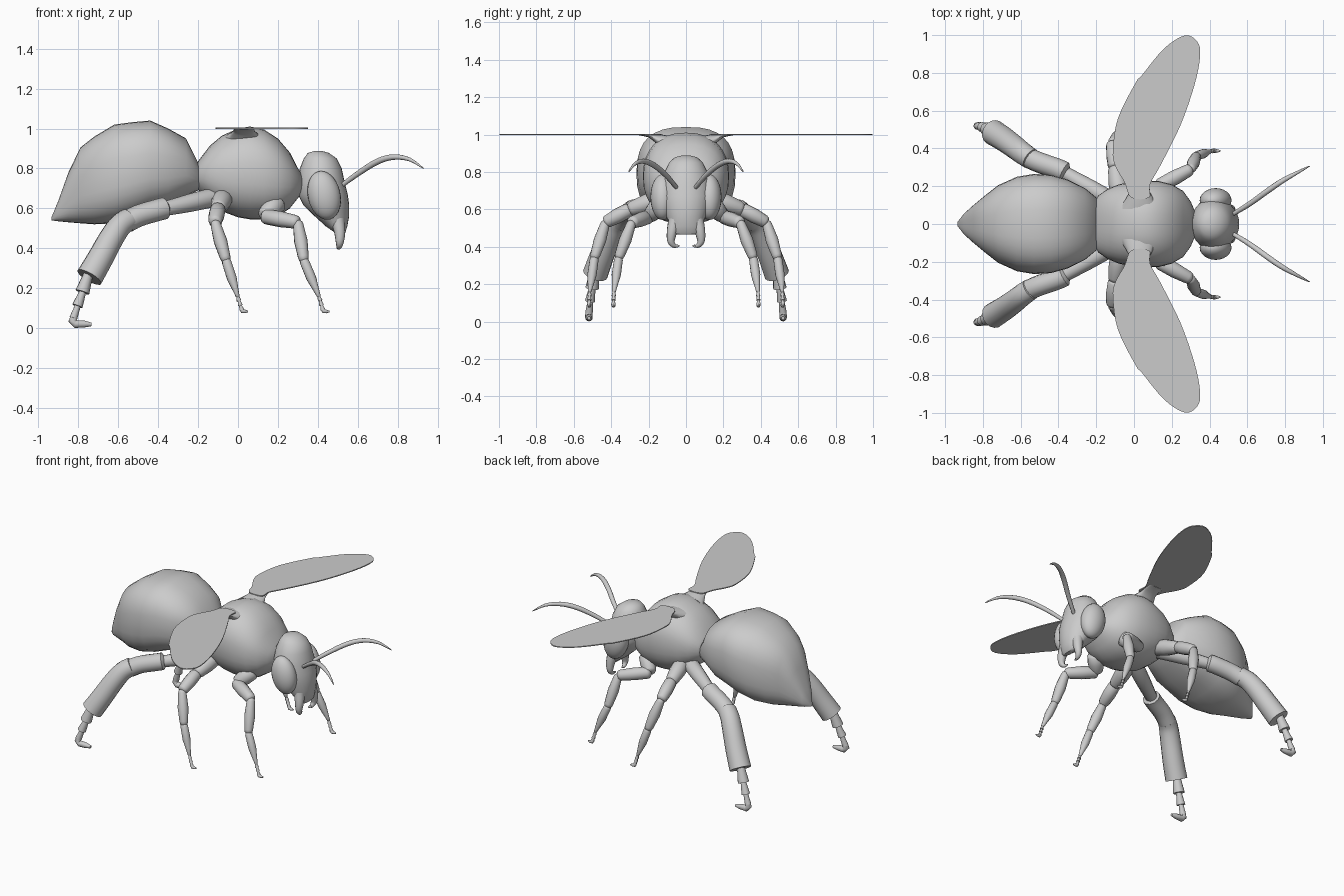
import bpy, bmesh, math
from mathutils import Vector as V

if "Cube" in bpy.data.objects:
    bpy.data.objects.remove(bpy.data.objects["Cube"])


def finish(name, bm, angle=50):
    bmesh.ops.recalc_face_normals(bm, faces=bm.faces)
    me = bpy.data.meshes.new(name)
    bm.to_mesh(me)
    bm.free()
    ob = bpy.data.objects.new(name, me)
    bpy.context.collection.objects.link(ob)
    bpy.ops.object.select_all(action='DESELECT')
    ob.select_set(True)
    bpy.context.view_layer.objects.active = ob
    bpy.ops.object.shade_smooth_by_angle(angle=math.radians(angle))
    return ob


def loft(bm, rings, n=20, power=2.0):
    """Skin rings given as (centre, half-axis u, half-axis v)."""
    def se(t):
        return math.copysign(abs(t) ** (2 / power), t)
    loops = []
    for c, u, v in rings:
        loops.append([bm.verts.new(V(c) + V(u) * se(math.cos(a)) + V(v) * se(math.sin(a)))
                      for a in (2 * math.pi * i / n for i in range(n))])
    for a, b in zip(loops, loops[1:]):
        for i in range(n):
            j = (i + 1) % n
            bm.faces.new((a[i], a[j], b[j], b[i]))
    bm.faces.new(loops[0])
    bm.faces.new(loops[-1])


def tube(bm, pts, radii, s=1, n=12):
    pts = [V((x, y * s, z)) for x, y, z in pts]
    rings = []
    for i, p in enumerate(pts):
        d = (pts[min(i + 1, len(pts) - 1)] - pts[max(i - 1, 0)]).normalized()
        side = d.cross(V((0.1, 1, 0.05))).normalized()
        rings.append((p, side * radii[i], d.cross(side) * radii[i]))
    loft(bm, rings, n)


def segment(bm, a, b, r0, rm, r1, s):
    """One leg segment with rounded ends and a bulge in the middle."""
    a, b = V(a), V(b)
    ts = (-0.05, 0.0, 0.06, 0.5, 0.92, 1.0, 1.04)
    rs = (r0 * .4, r0 * .85, r0, rm, r1, r1 * .85, r1 * .4)
    tube(bm, [a.lerp(b, t) for t in ts], rs, s)


def smooth_path(p, steps=4, closed=False):
    """Catmull-Rom points through p."""
    p, out, m = [V(q) for q in p], [], len(p)
    for i in range(m if closed else m - 1):
        k = [(i + j) % m if closed else min(max(i + j, 0), m - 1) for j in (-1, 0, 1, 2)]
        a, b, c, d = (p[j] for j in k)
        for t in (q / steps for q in range(steps)):
            out.append(0.5 * (2 * b + (c - a) * t + (2 * a - 5 * b + 4 * c - d) * t * t
                              + (3 * b - a - 3 * c + d) * t ** 3))
    return out if closed else out + [p[-1]]


def body(name, rows, power):
    """Body part along x from rows of (x, top, bottom, half width)."""
    bm = bmesh.new()
    loft(bm, [((x, 0, (t + b) / 2), (0, w, 0), (0, 0, (t - b) / 2)) for x, t, b, w in rows], 32, power)
    return finish(name, bm)


# Abdomen and thorax
body("abdomen", [(-.935, .555, .54, .01), (-.9, .64, .535, .055), (-.85, .78, .53, .1),
                 (-.79, .905, .525, .15), (-.72, .96, .52, .205), (-.62, 1.02, .525, .25),
                 (-.53, 1.032, .55, .265), (-.44, 1.04, .585, .26), (-.35, 1.0, .61, .235),
                 (-.26, .95, .66, .19), (-.2, .83, .69, .14), (-.17, .78, .72, .06)], 2.6)
body("thorax", [(-.21, .82, .71, .11), (-.19, .85, .68, .15), (-.14, .915, .63, .185), (-.08, .965, .585, .21),
                (0, 1.0, .555, .225), (.06, 1.01, .545, .23), (.13, .995, .545, .228),
                (.2, .95, .56, .21), (.26, .88, .60, .175), (.3, .80, .65, .12), (.33, .76, .69, .05)], 2.3)

# Head, stacked along z as (z, back x, front x, half width)
bm = bmesh.new()
loft(bm, [((( b + f) / 2, 0, z), ((f - b) / 2, 0, 0), (0, w, 0)) for z, b, f, w in
          [(.888, .385, .42, .02), (.878, .35, .455, .06), (.85, .33, .495, .09), (.80, .31, .52, .115),
           (.73, .30, .535, .135), (.67, .30, .55, .14), (.62, .325, .557, .13), (.56, .385, .557, .105),
           (.51, .44, .548, .085), (.475, .49, .537, .07), (.465, .5, .53, .05)]], 28)
finish("head", bm)

# Wing outline seen from above
WING = [(-.015, .14), (-.05, .22), (-.10, .31), (-.112, .39), (-.085, .56), (.01, .75), (.04, .785),
        (.16, .93), (.27, .998), (.335, .965), (.35, .89), (.32, .735), (.245, .52),
        (.14, .31), (.085, .21), (.08, .14)]

# Legs: (joints, segment radii)
FRONT = [(.2, .13, .63), (.13, .2, .56), (.3, .29, .53), (.33, .36, .34), (.405, .385, .16)]
MIDDLE = [(-.07, .13, .66), (-.1, .3, .6), (-.115, .43, .53), (-.06, .49, .34), (-.002, .515, .16)]

for s, side in ((1, "left"), (-1, "right")):
    # Compound eye
    bm = bmesh.new()
    bmesh.ops.create_uvsphere(bm, u_segments=24, v_segments=16, radius=1)
    for v in bm.verts:
        x, y, z = v.co
        v.co = (.432 + .083 * x - .015 * z, s * (.125 + .065 * y), .665 + .122 * z)
    finish(side + "_eye", bm)

    # Antenna
    bm = bmesh.new()
    path = smooth_path([(.52, .05, .715), (.61, .105, .78), (.7, .17, .835), (.78, .225, .857),
                        (.86, .27, .845), (.93, .307, .8)])
    m = len(path) - 1
    tube(bm, path, [.011 + .005 * math.sin(math.pi * i / m) - .009 * (i / m) ** 3 for i in range(m + 1)], s)
    finish(side + "_antenna", bm)

    # Mandible
    bm = bmesh.new()
    path = smooth_path([(.5, .06, .54), (.51, .075, .48), (.51, .08, .43), (.505, .062, .405), (.5, .035, .405)])
    m = len(path) - 1
    tube(bm, path, [.032 * (1 - i / m) + .004 for i in range(m + 1)], s)
    finish(side + "_mandible", bm)

    # Thin wing blade and the fairing that joins it to the thorax
    bm = bmesh.new()
    f = bm.faces.new([bm.verts.new((p.x, s * p.y, .998)) for p in
                      smooth_path([(x, y, 0) for x, y in WING], closed=True)])
    ext = bmesh.ops.extrude_face_region(bm, geom=[f])
    bmesh.ops.translate(bm, vec=(0, 0, .006), verts=[e for e in ext["geom"] if isinstance(e, bmesh.types.BMVert)])
    finish(side + "_wing", bm, 30)
    bm = bmesh.new()
    loft(bm, [((.03, s * y, z), (hx, 0, 0), (0, 0, hz)) for y, z, hx, hz in
              [(.08, .93, .11, .06), (.13, .958, .075, .042), (.17, .982, .055, .02),
               (.2, .994, .052, .009), (.25, 1.0, .05, .004)]])
    finish(side + "_wing_root", bm)

    # Front and middle legs with small clawed feet
    for label, j in (("front", FRONT), ("middle", MIDDLE)):
        bm = bmesh.new()
        for i, (r0, rm, r1) in enumerate([(.05, .05, .04), (.038, .04, .034), (.026, .034, .027), (.024, .025, .012)]):
            segment(bm, j[i], j[i + 1], r0, rm, r1, s)
        a = V(j[-1])
        for k in range(3):
            p = a + V((.007, .001, -.023)) * k
            tube(bm, [p, p + V((.007, .001, -.023))], [.007, .012], s, 10)
        b = a + V((.018, .002, -.065))
        tube(bm, [b, b + V((.006, 0, -.01)), b + V((.02, 0, -.012)), b + V((.035, 0, -.012))],
             [.009, .011, .009, .004], s, 10)
        finish(side + "_" + label + "_leg", bm)

    # Hind leg: slim femur, curved thick shin, flared tarsus rings and a hooked foot
    bm = bmesh.new()
    segment(bm, (-.08, .1, .665), (-.4, .29, .59), .05, .045, .036, s)
    path = smooth_path([(-.35, .265, .605), (-.4, .29, .592), (-.5, .325, .562), (-.57, .355, .525)])
    m = len(path) - 1
    tube(bm, path, [.015 + .04 * min(1, 6 * i / m) for i in range(m)] + [.03], s)
    path = smooth_path([(-.54, .34, .55), (-.59, .375, .515), (-.635, .41, .45), (-.69, .45, .35), (-.745, .485, .255)])
    m = len(path) - 1
    tube(bm, path, [.02 if i == 0 else .056 + .012 * i / m for i in range(m + 1)], s, 16)
    for a, b, r0, r1 in [((-.75, .488, .27), (-.78, .502, .18), .024, .036),
                         ((-.775, .5, .19), (-.805, .513, .11), .016, .027),
                         ((-.8, .51, .12), (-.825, .518, .05), .014, .02)]:
        tube(bm, [a, b], [r0, r1], s)
    tube(bm, [(-.82, .517, .07), (-.83, .519, .035), (-.815, .519, .02), (-.77, .519, .02), (-.735, .519, .018)],
         [.015, .02, .02, .017, .009], s)
    finish(side + "_hind_leg", bm)
